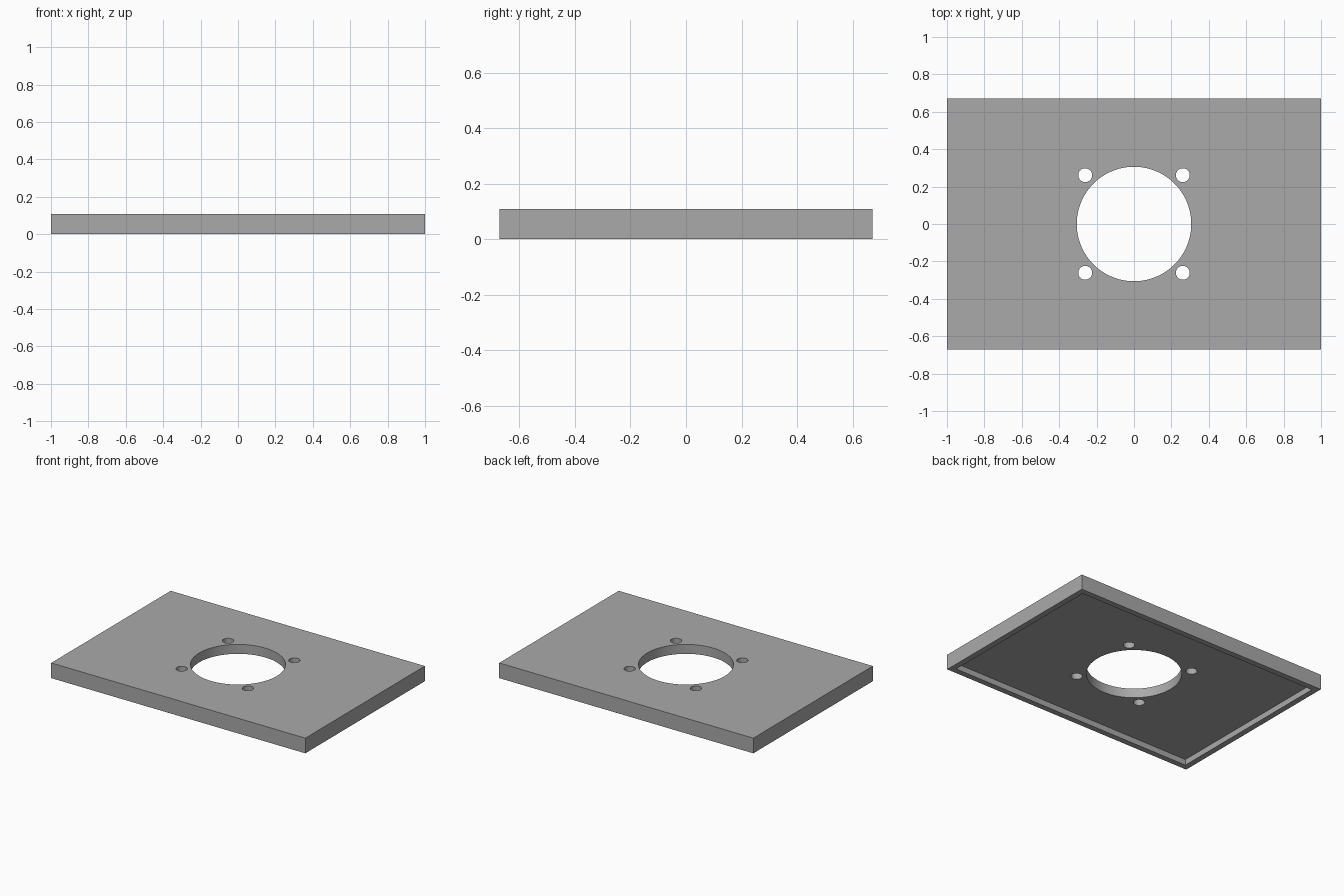
import bpy
import math

L, W, H = 2.0, 1.343, 0.108      # outer plate
RIM, RECESS = 0.041, 0.041       # underside lip width and pocket depth

old = bpy.data.objects.get("Cube")
if old:
    bpy.data.objects.remove(old, do_unlink=True)

grey = bpy.data.materials.new("plain grey")
grey.use_nodes = True
colour = (0.4, 0.4, 0.4, 1)
grey.diffuse_color = colour
grey.node_tree.nodes["Principled BSDF"].inputs["Base Color"].default_value = colour


def box(name, size, centre_z):
    bpy.ops.mesh.primitive_cube_add(size=1, location=(0, 0, centre_z))
    ob = bpy.context.object
    ob.name = name
    ob.scale = size
    bpy.ops.object.transform_apply(location=True, rotation=False, scale=True)
    ob.data.materials.append(grey)
    return ob


def cylinder(name, radius, x, y, sides):
    bpy.ops.mesh.primitive_cylinder_add(vertices=sides, radius=radius, depth=1, location=(x, y, 0))
    ob = bpy.context.object
    ob.name = name
    ob.data.materials.append(grey)
    return ob


def cut(target, cutter):
    mod = target.modifiers.new(cutter.name, 'BOOLEAN')
    mod.operation = 'DIFFERENCE'
    mod.solver = 'EXACT'
    mod.object = cutter
    bpy.context.view_layer.objects.active = target
    bpy.ops.object.modifier_apply(modifier=mod.name)
    bpy.data.objects.remove(cutter, do_unlink=True)


# Plate with a shallow pocket underneath
plate = box("mounting_plate", (L, W, H), H / 2)
cut(plate, box("pocket_cutter", (L - 2 * RIM, W - 2 * RIM, 2 * RECESS), 0))

# Central opening and four screw holes
cut(plate, cylinder("opening_cutter", 0.306, 0, 0, 96))
for sx in (-1, 1):
    for sy in (-1, 1):
        cut(plate, cylinder("screw_hole_cutter", 0.037, sx * 0.261, sy * 0.261, 40))

# Smooth hole walls, crisp edges
bpy.ops.object.select_all(action='DESELECT')
plate.select_set(True)
bpy.context.view_layer.objects.active = plate
bpy.ops.object.shade_smooth_by_angle(angle=math.radians(30))
